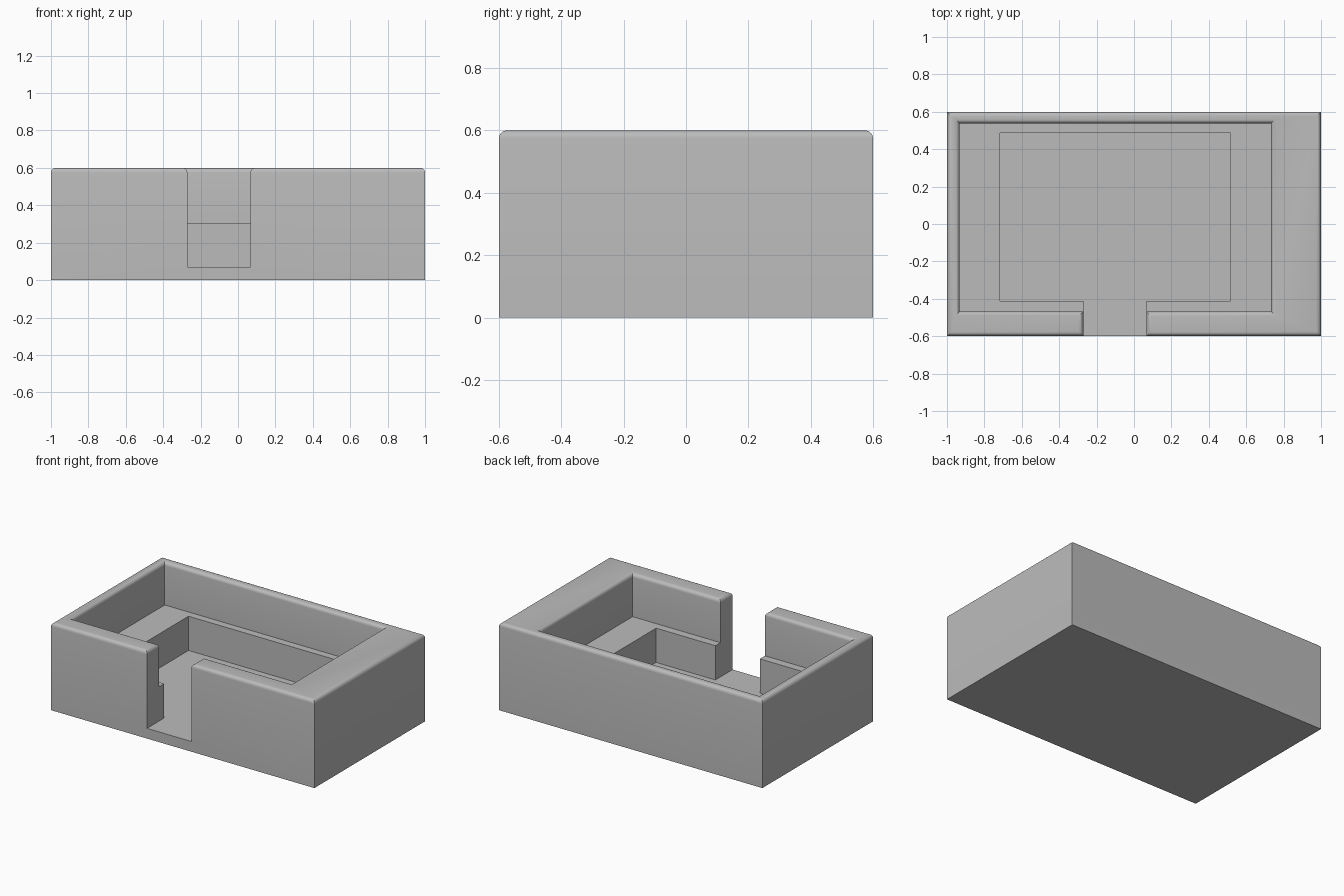
import bpy
import bmesh
from math import radians

cube = bpy.data.objects.get("Cube")
if cube:
    bpy.data.objects.remove(cube, do_unlink=True)

TOP, LEDGE, FLOOR, ROUND = 0.6, 0.305, 0.07, 0.025

grey = bpy.data.materials.new("plain_grey")
grey.use_nodes = True
colour = (0.5, 0.5, 0.5, 1)
grey.diffuse_color = colour
grey.node_tree.nodes["Principled BSDF"].inputs["Base Color"].default_value = colour


def box(name, low, high):
    """Axis-aligned box between two corners."""
    mesh = bpy.data.meshes.new(name)
    bm = bmesh.new()
    bmesh.ops.create_cube(bm, size=1)
    for v in bm.verts:
        v.co = [a if c < 0 else b for c, a, b in zip(v.co, low, high)]
    bm.to_mesh(mesh)
    bm.free()
    mesh.materials.append(grey)
    obj = bpy.data.objects.new(name, mesh)
    bpy.context.collection.objects.link(obj)
    return obj


tray = box("stepped_tray", (-1, -0.6, 0), (1, 0.6, TOP))

# Recess, deeper pit and front doorway
cutters = [
    box("recess_cutter", (-0.933, -0.468, LEDGE), (0.733, 0.538, 1)),
    box("pit_cutter", (-0.717, -0.413, FLOOR), (0.516, 0.487, 1)),
    box("doorway_cutter", (-0.271, -1, FLOOR), (0.066, -0.2, 1)),
]
for cutter in cutters:
    mod = tray.modifiers.new(cutter.name, "BOOLEAN")
    mod.operation = "DIFFERENCE"
    mod.solver = "EXACT"
    mod.object = cutter
    cutter.hide_render = True

bpy.context.view_layer.objects.active = tray
tray.select_set(True)
for cutter in cutters:
    bpy.ops.object.modifier_apply(modifier=cutter.name)
    bpy.data.objects.remove(cutter, do_unlink=True)

# Rounded rim edges
bm = bmesh.new()
bm.from_mesh(tray.data)
bmesh.ops.remove_doubles(bm, verts=bm.verts, dist=0.0001)
bmesh.ops.dissolve_limit(bm, angle_limit=radians(1), verts=bm.verts, edges=bm.edges)
rim = [e for e in bm.edges
       if all(v.co.z > TOP - 0.001 for v in e.verts)
       and e.calc_face_angle(0) > radians(45)]
bmesh.ops.bevel(bm, geom=rim, offset=ROUND, segments=5, profile=0.5,
                affect="EDGES", clamp_overlap=True)
bm.to_mesh(tray.data)
bm.free()
bpy.ops.object.shade_smooth_by_angle(angle=radians(30))
